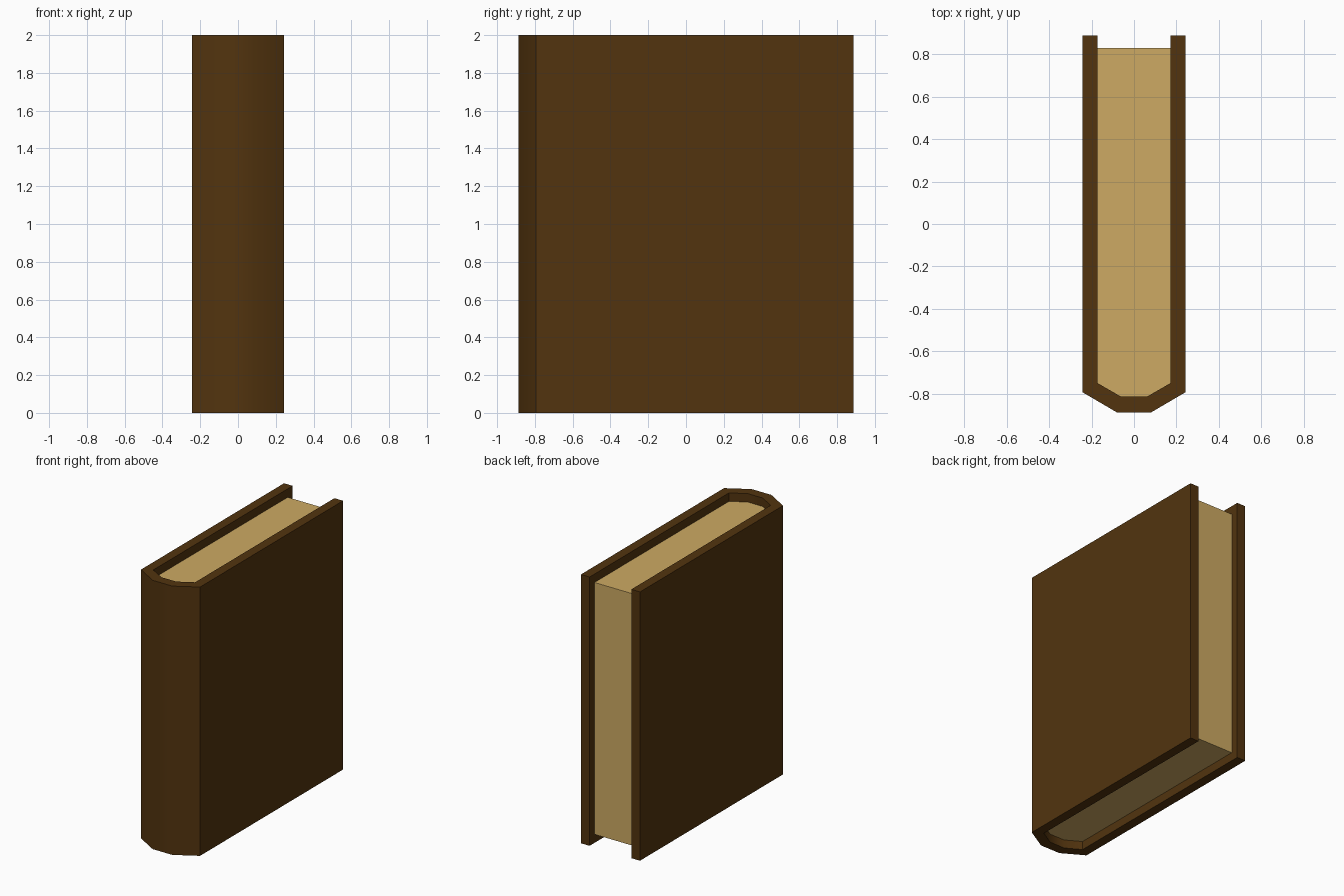
import bpy, bmesh, math

if "Cube" in bpy.data.objects:
    bpy.data.objects.remove(bpy.data.objects["Cube"])


def material(name, rgb):
    m = bpy.data.materials.new(name)
    m.diffuse_color = (*rgb, 1)
    m.use_nodes = True
    m.node_tree.nodes["Principled BSDF"].inputs["Base Color"].default_value = m.diffuse_color
    return m


def prism(name, right_side, z0, z1, mat, inner=None):
    """Extrude an x-mirrored outline upward; inner makes it an open band."""
    def mirrored(side):
        return [(-x, y) for x, y in side] + [(x, y) for x, y in reversed(side)]

    bm = bmesh.new()
    outer = mirrored(right_side)
    if inner:
        # Quads between the outer and inner outline
        a = [bm.verts.new((x, y, z0)) for x, y in outer]
        b = [bm.verts.new((x, y, z0)) for x, y in mirrored(inner)]
        for i in range(len(a) - 1):
            bm.faces.new((a[i], a[i + 1], b[i + 1], b[i]))
    else:
        bm.faces.new([bm.verts.new((x, y, z0)) for x, y in outer])
    ext = bmesh.ops.extrude_face_region(bm, geom=bm.faces[:], use_keep_orig=True)
    top = [g for g in ext["geom"] if isinstance(g, bmesh.types.BMVert)]
    bmesh.ops.translate(bm, verts=top, vec=(0, 0, z1 - z0))
    bmesh.ops.recalc_face_normals(bm, faces=bm.faces)
    mesh = bpy.data.meshes.new(name)
    bm.to_mesh(mesh)
    bm.free()
    obj = bpy.data.objects.new(name, mesh)
    bpy.context.collection.objects.link(obj)
    mesh.materials.append(mat)
    # Soft spine facets, crisp board edges
    bpy.ops.object.select_all(action="DESELECT")
    obj.select_set(True)
    bpy.context.view_layer.objects.active = obj
    bpy.ops.object.shade_smooth_by_angle(angle=math.radians(35))
    return obj


leather = material("brown leather", (0.085, 0.034, 0.0045))
paper = material("aged paper", (0.61, 0.40, 0.125))

# Cover boards wrapped around a bevelled spine
prism("cover", [(0.243, 0.888), (0.243, -0.793), (0.081, -0.888)], 0, 2, leather,
      inner=[(0.172, 0.888), (0.172, -0.75), (0.061, -0.814)])

# Recessed block of pages
prism("pages", [(0.172, 0.83), (0.172, -0.75), (0.061, -0.814)], 0.063, 1.937, paper)
